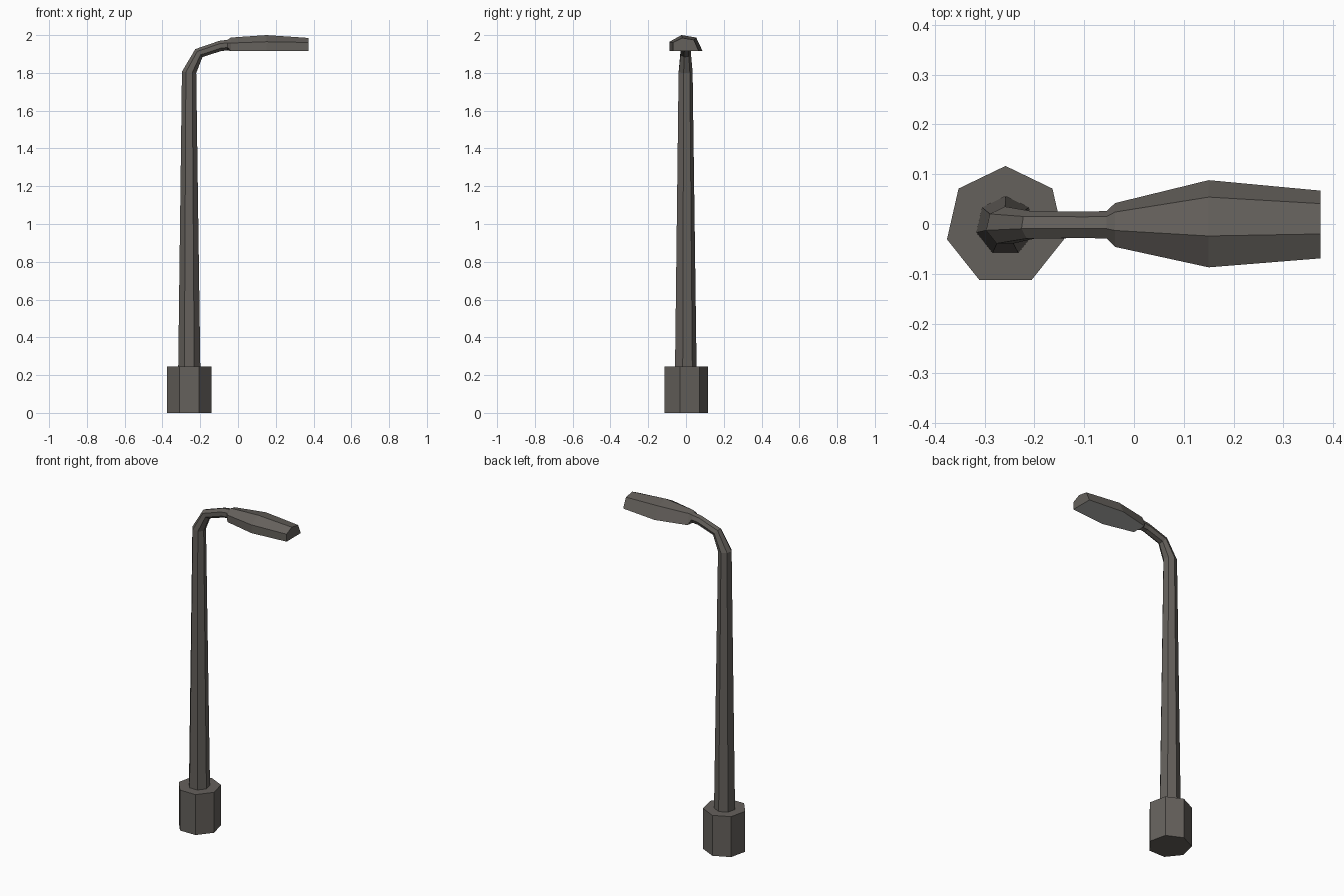
import bpy, bmesh, math

if "Cube" in bpy.data.objects:
    bpy.data.objects.remove(bpy.data.objects["Cube"])

SIDES = 7
CX, CY = -0.258, -0.004


def material(name, rgb):
    m = bpy.data.materials.new(name)
    m.diffuse_color = (*rgb, 1.0)
    m.use_nodes = True
    m.node_tree.nodes["Principled BSDF"].inputs["Base Color"].default_value = m.diffuse_color
    return m


metal = material("warm_dark_grey_metal", (0.130, 0.119, 0.107))
glass = material("pale_lamp_panel", (0.50, 0.50, 0.48))


def ring(x, z, r, tilt, cy=CY):
    """Heptagon with a corner towards +y; tilt 0 = upright pole, 90 = level arm."""
    t = math.radians(tilt)
    pts = []
    for k in range(SIDES):
        a = 2 * math.pi * k / SIDES
        s = r * math.sin(a)
        pts.append((x - s * math.cos(t), cy + r * math.cos(a), z + s * math.sin(t)))
    return pts


def loft(name, rings, mats):
    bm = bmesh.new()
    loops = [[bm.verts.new(p) for p in pts] for pts in rings]
    for a, b in zip(loops, loops[1:]):
        for i in range(SIDES):
            j = (i + 1) % SIDES
            bm.faces.new((a[i], a[j], b[j], b[i]))
    bm.faces.new(loops[0])
    bm.faces.new(loops[-1])
    bmesh.ops.recalc_face_normals(bm, faces=bm.faces)
    # second material goes on the flat downward faces
    if len(mats) > 1:
        bm.normal_update()
        for f in bm.faces:
            if f.normal.z < -0.98:
                f.material_index = 1
    me = bpy.data.meshes.new(name)
    bm.to_mesh(me)
    bm.free()
    for m in mats:
        me.materials.append(m)
    ob = bpy.data.objects.new(name, me)
    bpy.context.collection.objects.link(ob)
    return ob


# Base block
loft("base", [ring(CX, 0, 0.1205, 0), ring(CX, 0.245, 0.1205, 0)], [metal])

# Tapered pole bending into the arm
arm_end = ring(-0.055, 1.947, 0.029, 90, -0.003)
loft("pole_and_arm", [
    ring(CX, 0.24, 0.060, 0),
    ring(-0.259, 1.803, 0.039, 5),
    ring(-0.207, 1.905, 0.029, 48, -0.003),
    ring(-0.093, 1.943, 0.028, 78, -0.003),
    arm_end,
], [metal])


# Lamp head: flat underside, faceted top
def head_ring(x, ys, tops, bottom):
    y0, y1, y2, y3 = ys
    z1, z2, z3 = tops
    return [(x, y0, bottom), (x, y1, z1), (x, y2, z2), (x, y3, z3),
            (x, y3, bottom), (x, y2, bottom), (x, y1, bottom)]


loft("lamp_head", [
    arm_end,
    head_ring(-0.038, (0.042, 0.024, -0.013, -0.046), (1.979, 1.987, 1.958), 1.916),
    head_ring(0.150, (0.088, 0.054, -0.024, -0.087), (1.987, 2.000, 1.965), 1.915),
    head_ring(0.374, (0.067, 0.041, -0.020, -0.069), (1.975, 1.985, 1.961), 1.916),
], [metal, glass])
